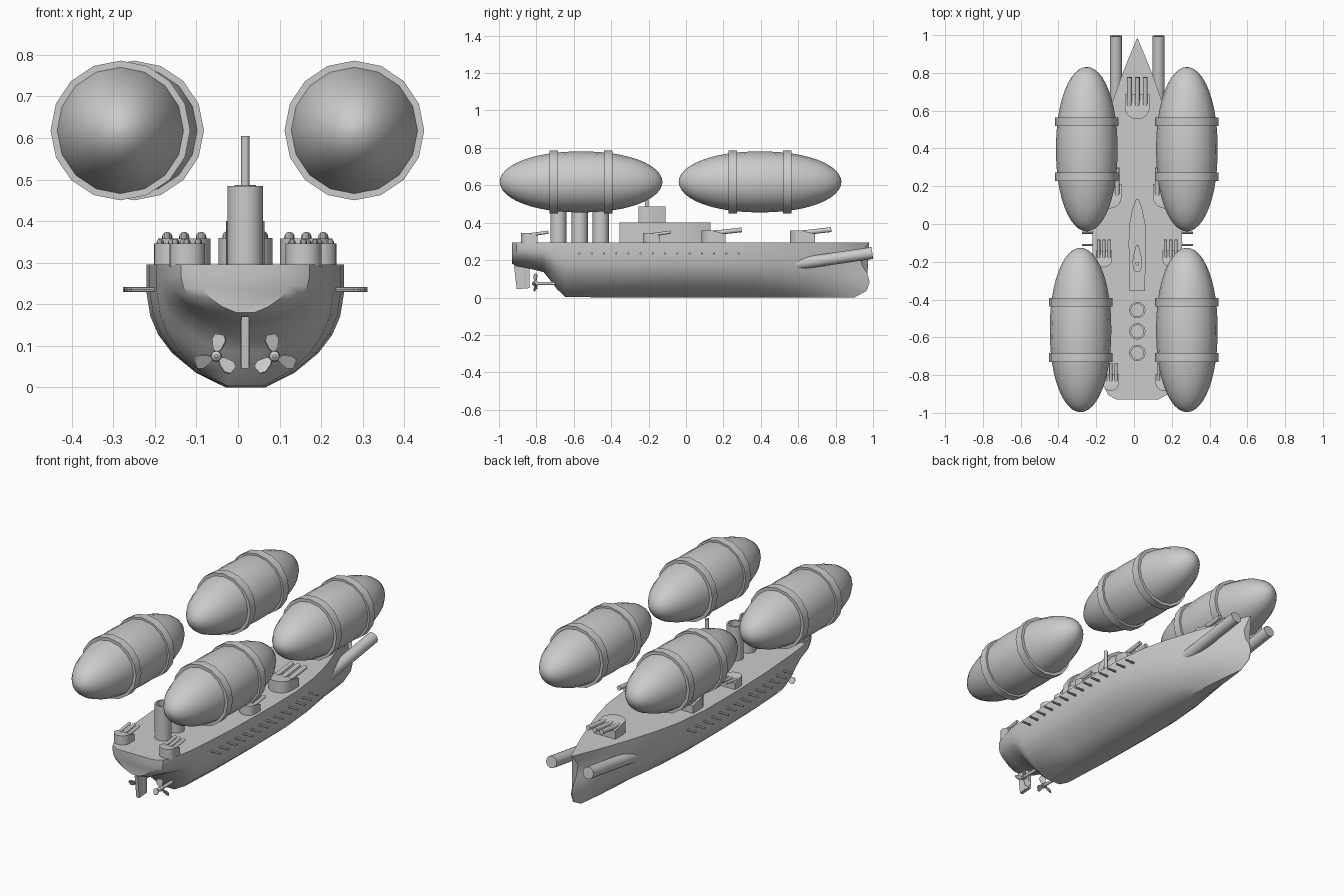
import bpy, bmesh, math
from mathutils import Vector, Matrix

if "Cube" in bpy.data.objects:
    bpy.data.objects.remove(bpy.data.objects["Cube"])

CX = 0.0175      # ship centreline
DECK = 0.295


def make(name, verts, faces, smooth=35):
    me = bpy.data.meshes.new(name)
    me.from_pydata([tuple(v) for v in verts], [], faces)
    bm = bmesh.new()
    bm.from_mesh(me)
    bmesh.ops.recalc_face_normals(bm, faces=bm.faces)
    bm.to_mesh(me)
    bm.free()
    ob = bpy.data.objects.new(name, me)
    bpy.context.collection.objects.link(ob)
    bpy.ops.object.select_all(action='DESELECT')
    ob.select_set(True)
    bpy.context.view_layer.objects.active = ob
    if smooth:
        bpy.ops.object.shade_smooth_by_angle(angle=math.radians(smooth))
    return ob


def loft(name, rings, cap=True, smooth=35):
    n = len(rings[0])
    verts = [v for r in rings for v in r]
    faces = [(i*n+j, i*n+(j+1) % n, (i+1)*n+(j+1) % n, (i+1)*n+j)
             for i in range(len(rings)-1) for j in range(n)]
    if cap:
        faces += [tuple(range(n)), tuple(range((len(rings)-1)*n, len(rings)*n))]
    return make(name, verts, faces, smooth)


def lathe(name, start, axis, prof, n=16, cap=True):
    # prof: (distance along axis, radius)
    rot = Vector(axis).to_track_quat('Z', 'Y')
    rings = [[Vector(start) + rot @ Vector((r*math.cos(2*math.pi*k/n), r*math.sin(2*math.pi*k/n), d))
              for k in range(n)] for d, r in prof]
    return loft(name, rings, cap)


def rod(name, a, b, r, n=12):
    d = Vector(b) - Vector(a)
    return lathe(name, a, d, [(0, r), (d.length, r)], n)


def prism(name, outline, z0, z1):
    return loft(name, [[(x, y, z) for x, y in outline] for z in (z0, z1)])


def interp(table, t):
    for (a, va), (b, vb) in zip(table, table[1:]):
        if t <= b:
            return va + (vb-va)*max(0, (t-a)/(b-a))
    return table[-1][1]


# Hull: stations (y, half width, keel height), ram bow contour
stations = [(-.93, .11, .18), (-.905, .155, .168), (-.85, .18, .158), (-.76, .2, .135),
            (-.72, .206, .085), (-.69, .209, .045), (-.645, .213, .003), (-.4, .23, 0),
            (-.1, .238, 0), (.15, .236, 0), (.35, .213, 0), (.5, .178, 0), (.65, .13, 0),
            (.76, .092, 0), (.85, .058, 0), (.92, .03, 0), (.985, .003, 0)]
section = [(1, 1), (1, .78), (.96, .58), (.88, .43), (.74, .28), (.5, .12), (.2, 0)]
bow = [(0, .9), (.035, .965), (.09, .985), (.14, .965), (.2, .92), (.24, .93), (.295, .98)]
rings = []
for y, w, k in stations:
    f = max(0, (y-.7)/.285)**1.5
    half = []
    for a, t in section:
        z = k + t*(DECK-k)
        half.append((a*w, y + f*(interp(bow, z)-.985), z))
    rings.append([(CX+x, yy, z) for x, yy, z in half] +
                 [(CX-x, yy, z) for x, yy, z in reversed(half)])
loft("hull", rings)
widths = [(y, w) for y, w, k in stations]

# Bow tubes and broadside guns
for s in (-1, 1):
    rod("bow_tube", (CX+s*.113, .5, .166), (CX+s*.113, .996, .238), .032, 20)
    for i in range(14):
        y = -.57 + i*.0655
        w = interp(widths, y)
        rod("broadside_gun", (CX+s*(w-.02), y, .235), (CX+s*(w+.056), y, .235), .006, 8)

# Deckhouse, bridge, mast
house = [(.04, -.355), (.046, -.1), (.042, 0), (.026, .08), (.008, .13)]
prism("deckhouse", [(CX+x, y) for x, y in house] + [(CX-x, y) for x, y in reversed(house)],
      DECK-.01, .40)
tower = [(.008, -.255), (.02, -.24), (.026, -.21), (.022, -.17), (.006, -.11)]
prism("bridge_tower", [(CX+x, y) for x, y in tower] + [(CX-x, y) for x, y in reversed(tower)],
      .39, .487)
rod("mast", (CX, -.21, .48), (CX, -.21, .605), .01)

# Hollow funnels
for y in (-.682, -.568, -.456):
    lathe("funnel", (CX, y, DECK-.005), (0, 0, 1),
          [(0, .043), (.195, .043), (.195, .033), (.08, .033)], 24)


# Gun turrets: rounded back, sloping front, three barrels
def turret(x, y, s):
    arc = [(.065*math.cos(a), -.012-.06*math.sin(a))
           for a in [math.pi*i/10 for i in range(11)]]
    outline = [(-.065, .062), (.065, .062)] + arc
    tops = [.045, .045] + [.064]*len(arc)
    n = len(outline)
    P = lambda p, z: (x+p[0]*s, y+p[1]*s, DECK+z)
    verts = [P(p, -.005) for p in outline] + [P(p, t*(.4+.6*s)) for p, t in zip(outline, tops)]
    faces = [(i, (i+1) % n, n+(i+1) % n, n+i) for i in range(n)]
    faces += [tuple(range(n)), (n, n+1, n+2, 2*n-1), tuple(range(n+2, 2*n))]
    make("turret", verts, faces)
    h = .4+.6*s
    for i in (-1, 0, 1):
        rod("turret_barrel", P((i*.042, -.01), .05*h), P((i*.042, .15), .068*h), .013*s, 12)


turret(CX, .627, 1)
for s in (-1, 1):
    turret(CX+s*.147, .152, .97)
    turret(CX+s*.177, -.182, .66)
    turret(CX+s*.14, -.835, .66)

# Rudder
rud = [(-.92, .17), (-.835, .17), (-.838, .05), (-.905, .045)]
loft("rudder", [[(CX+d, y, z) for y, z in rud] for d in (-.009, .009)])
rod("rudder_post", (CX, -.865, .05), (CX, -.865, .2), .011)

# Twin propellers
for s in (-1, 1):
    c = Vector((CX+s*.07, -.805, .075))
    rod("propeller_shaft", c, c+Vector((0, .17, 0)), .009)
    lathe("propeller_hub", c-Vector((0, .018, 0)), (0, 1, 0),
          [(0, .004), (.006, .012), (.03, .014)], 12)
    for k in range(3):
        rot = Matrix.Rotation(math.radians(-10+120*k)*s, 3, 'Y') @ Matrix.Rotation(.5*s, 3, 'Z')
        blade = [(0, .006), (.012, .02), (.019, .04), (.012, .053), (-.012, .053),
                 (-.018, .04), (-.012, .02), (0, .006)][:-1]
        loft("propeller_blade", [[c + rot @ Vector((x, d, z)) for x, z in blade]
                                 for d in (-.0025, .0025)])

# Gas balloons with two bands each
for bx, by in ((-.25, .396), (.28, .396), (-.283, -.561), (.28, -.561)):
    prof = []
    for i in range(25):
        t = -math.cos(math.pi*i/24)
        prof.append((.435*t, max(.002, .163*math.sqrt(max(0, 1-abs(t)**2.15)))))
    lathe("balloon", (bx, by, .618), (0, 1, 0), prof, 16)
    for o in (-.146, .146):
        lathe("balloon_band", (bx, by+o, .618), (0, 1, 0),
              [(-.023, .145), (-.023, .168), (.023, .168), (.023, .145), (-.023, .145)], 16, False)
